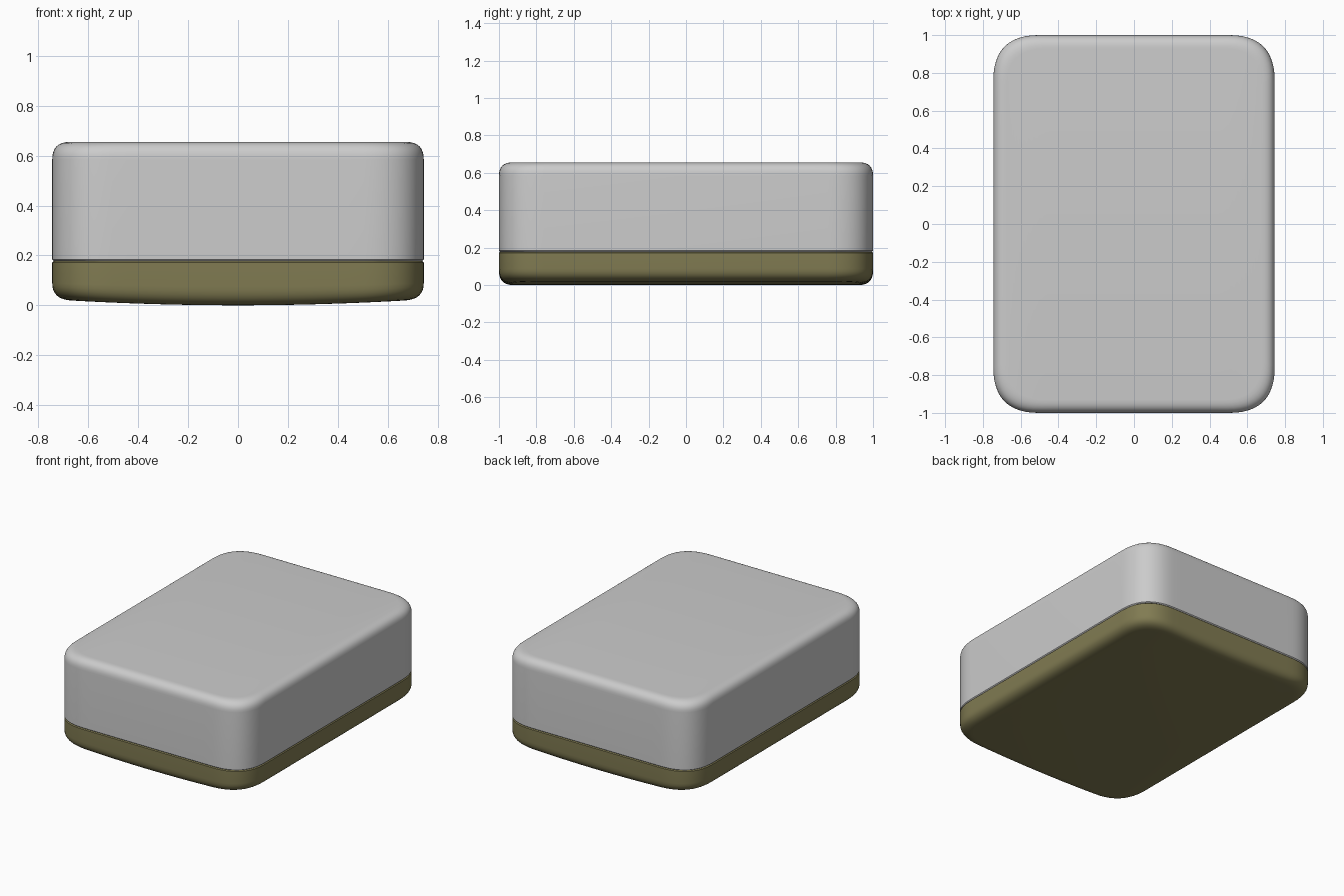
import bpy, bmesh

if "Cube" in bpy.data.objects:
    bpy.data.objects.remove(bpy.data.objects["Cube"])

HX, HY, CORNER = 0.745, 1.0, 0.24
SEAM = 0.177


def bezier(a, b, c, t):
    return a * (1 - t) ** 2 + 2 * b * t * (1 - t) + c * t * t


def outline(inset):
    """Rounded rectangle: back half right to left, then the front half mirrored."""
    hx, hy, e = HX - inset, HY - inset, CORNER - inset * 0.5
    n, m = 12, 16
    corner = [(bezier(hx, hx, hx - e, i / n), bezier(hy - e, hy, hy, i / n))
              for i in range(n + 1)]
    edge = [((hx - e) * (1 - 2 * i / m), hy) for i in range(1, m)]
    back = corner + edge + [(-x, y) for x, y in reversed(corner)]
    return back + [(x, -y) for x, y in reversed(back)]


def round_edge(z_side, z_cap, r, n=8):
    """Profile (inset, z) from the side wall to the flat cap."""
    s = 1 if z_cap > z_side else -1
    return [(bezier(0, 0, r, i / n), bezier(z_cap - s * r, z_cap, z_cap, i / n))
            for i in range(n + 1)]


def shell(name, profile, bow=0.0):
    """Loft the outline along the profile, bottom to top, and cap both ends."""
    bm = bmesh.new()
    rings = []
    for inset, z in profile:
        ring = []
        for x, y in outline(inset):
            lift = bow * (x / HX) ** 2 * max(0, 1 - z / SEAM)
            ring.append(bm.verts.new((x, y, z + lift)))
        rings.append(ring)
    n = len(rings[0])
    for a, b in zip(rings, rings[1:]):
        for i in range(n):
            j = (i + 1) % n
            bm.faces.new((a[i], a[j], b[j], b[i]))
    for ring in (rings[0], rings[-1]):
        for i in range(n // 2 - 1):
            bm.faces.new((ring[i], ring[i + 1], ring[n - 2 - i], ring[n - 1 - i]))
    bmesh.ops.recalc_face_normals(bm, faces=bm.faces)
    mesh = bpy.data.meshes.new(name)
    bm.to_mesh(mesh)
    bm.free()
    ob = bpy.data.objects.new(name, mesh)
    bpy.context.collection.objects.link(ob)
    bpy.ops.object.select_all(action='DESELECT')
    ob.select_set(True)
    bpy.context.view_layer.objects.active = ob
    bpy.ops.object.shade_smooth_by_angle(angle=0.7)
    return ob


# Upper body, with a fine chamfer at the seam
shell("upper_case", [(0.006, SEAM), (0.0, SEAM + 0.006)]
      + round_edge(SEAM, 0.655, 0.07))

# Lower tray with a bowed underside
tray = shell("lower_tray", list(reversed(round_edge(SEAM, 0.0, 0.075)))
             + [(0.0, SEAM - 0.006), (0.006, SEAM)], bow=0.024)
olive = bpy.data.materials.new("olive")
olive.diffuse_color = (0.22, 0.20, 0.085, 1)
olive.use_nodes = True
olive.node_tree.nodes["Principled BSDF"].inputs["Base Color"].default_value = olive.diffuse_color
tray.data.materials.append(olive)
